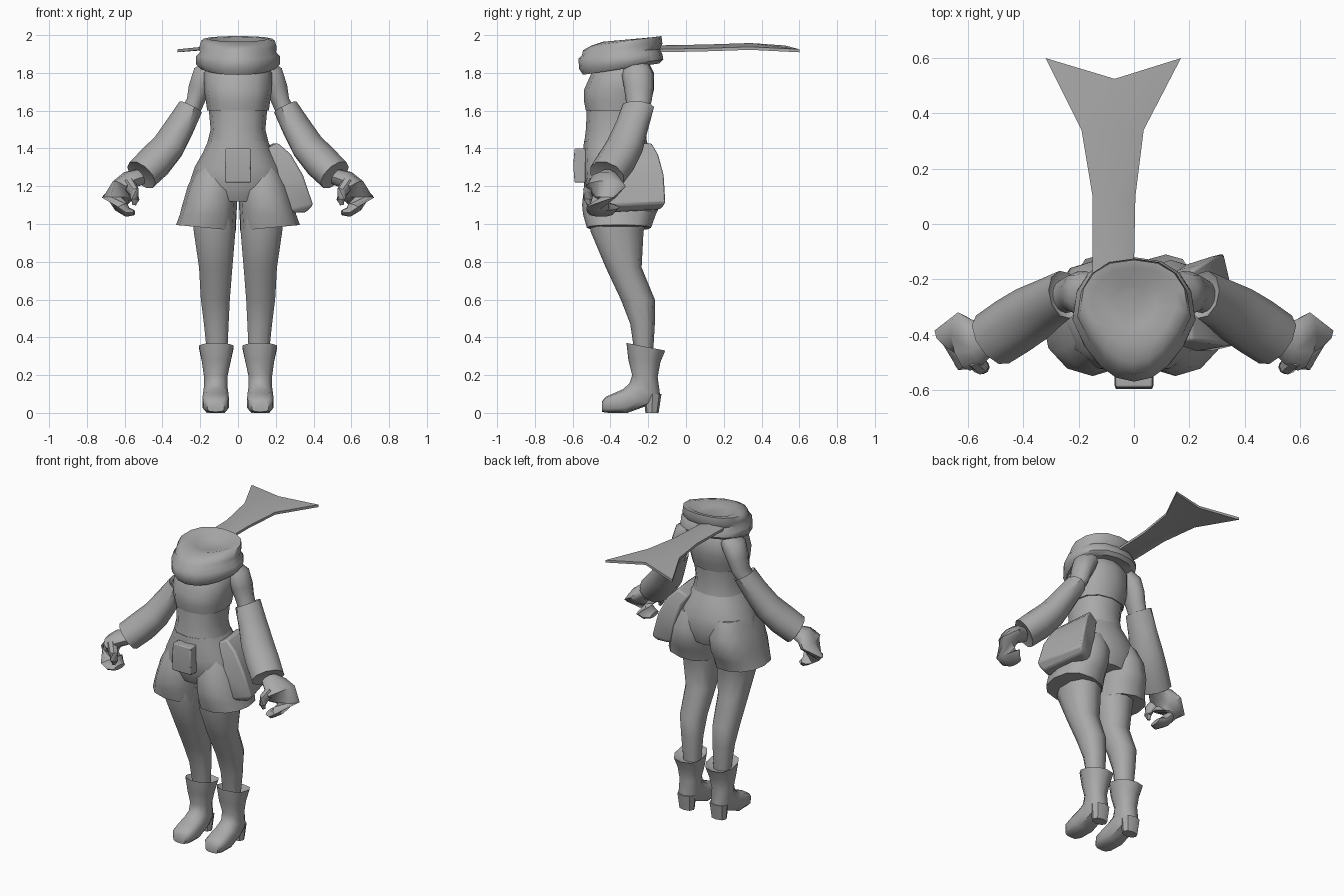
import bpy, bmesh, math
from mathutils import Vector as V

cloth = bpy.data.materials.new("plain grey")
cloth.diffuse_color = (0.4, 0.4, 0.4, 1)


def finish(name, bm, angle=45):
    bmesh.ops.recalc_face_normals(bm, faces=bm.faces)
    me = bpy.data.meshes.new(name)
    bm.to_mesh(me)
    bm.free()
    me.materials.append(cloth)
    ob = bpy.data.objects.new(name, me)
    bpy.context.collection.objects.link(ob)
    bpy.ops.object.select_all(action='DESELECT')
    ob.select_set(True)
    bpy.context.view_layer.objects.active = ob
    bpy.ops.object.shade_smooth_by_angle(angle=math.radians(angle))
    return ob


def loft(name, rings, angle=45, side=1):
    """Skin a list of point loops and cap both ends."""
    bm = bmesh.new()
    loops = [[bm.verts.new((p[0] * side, p[1], p[2])) for p in r] for r in rings]
    n = len(loops[0])
    for a, b in zip(loops, loops[1:]):
        for i in range(n):
            j = (i + 1) % n
            bm.faces.new((a[i], a[j], b[j], b[i]))
    bm.faces.new(loops[0])
    bm.faces.new(loops[-1])
    return finish(name, bm, angle)


def slab(front, back, hw, x=0, taper=0, n=12, power=0.85, tilt=0):
    """Loop spanning two (y, z) points, with half width hw; taper narrows the front."""
    pts = []
    for i in range(n):
        a = math.tau * i / n
        c, s = math.cos(a), math.sin(a)
        c = math.copysign(abs(c) ** power, c)
        s = math.copysign(abs(s) ** power, s)
        f = (1 - c) / 2
        pts.append(V((x + s * hw * (1 - taper * max(c, 0)),
                      front[0] + (back[0] - front[0]) * f,
                      front[1] + (back[1] - front[1]) * f + tilt * s)))
    return pts


def tube(c, d, ru, rv, n=10):
    """Loop around a centre; ru lies level, rv lies across it."""
    d = V(d).normalized()
    u = d.cross(V((0, 0, 1))).normalized()
    v = u.cross(d)
    return [V(c) + u * ru * math.cos(math.tau * i / n) + v * rv * math.sin(math.tau * i / n)
            for i in range(n)]


# Torso: chest, with the hem of the top slightly proud of the waist
loft("chest", [slab((-.47, 1.86), (-.2, 1.86), .13), slab((-.50, 1.80), (-.17, 1.80), .18),
               slab((-.54, 1.71), (-.17, 1.71), .18), slab((-.54, 1.65), (-.185, 1.65), .17),
               slab((-.53, 1.60), (-.2, 1.60), .163)])
loft("waist", [slab((-.525, 1.61), (-.205, 1.61), .155), slab((-.53, 1.5), (-.215, 1.5), .145),
               slab((-.54, 1.42), (-.205, 1.42), .165)])

# Shorts: hips, then one flared leg on each side
loft("shorts_hips", [slab((-.54, 1.44), (-.21, 1.44), .158), slab((-.545, 1.38), (-.18, 1.38), .185),
                     slab((-.545, 1.3), (-.15, 1.3), .23), slab((-.54, 1.2), (-.14, 1.2), .262),
                     slab((-.50, 1.12), (-.17, 1.12), .20)])

for s, tag in ((-1, "right"), (1, "left")):
    loft(tag + "_shorts_leg", [
        slab((-.50, 1.3), (-.17, 1.3), .10, .12), slab((-.54, 1.2), (-.13, 1.2), .132, .134),
        slab((-.55, 1.1), (-.135, 1.1), .145, .15), slab((-.545, 1.05), (-.16, 1.05), .15, .158),
        slab((-.525, .98), (-.185, .98), .158, .17, tilt=.015),
        slab((-.48, .985), (-.24, .985), .10, .125)], side=s)
    # Leg with bent knee
    loft(tag + "_leg", [
        slab((-.51, 1.05), (-.20, 1.05), .117, .124, n=10),
        slab((-.505, .96), (-.225, .96), .115, .124, n=10),
        slab((-.425, .77), (-.235, .77), .092, .118, n=10),
        slab((-.345, .6), (-.165, .6), .08, .12, n=10),
        slab((-.295, .47), (-.165, .47), .068, .115, n=10),
        slab((-.27, .3), (-.175, .3), .055, .11, n=10)], side=s)
    # Boot: open flared cuff, ankle, foot and heel
    loft(tag + "_boot", [
        slab((-.265, .32), (-.165, .31), .055, .11, n=10),
        slab((-.315, .37), (-.11, .33), .096, .115, n=10),
        slab((-.305, .28), (-.135, .27), .08, .115, n=10),
        slab((-.285, .2), (-.15, .19), .065, .118, n=10),
        slab((-.30, .155), (-.135, .08), .066, .118, n=10),
        slab((-.335, .125), (-.2, .04), .07, .118, n=10, power=.7),
        slab((-.38, .105), (-.31, 0), .072, .118, n=10, power=.6),
        slab((-.425, .085), (-.41, 0), .066, .118, n=10, power=.6),
        slab((-.446, .06), (-.446, .005), .045, .118, n=10, power=.6)], side=s)
    loft(tag + "_boot_heel", [slab((-.225, .1), (-.13, .1), .06, .118, n=8),
                              slab((-.215, 0), (-.145, 0), .05, .118, n=8)], side=s)
    # Arm and wide sleeve
    loft(tag + "_upper_arm", [
        tube((.13, -.26, 1.83), (.8, 0, -.6), .07, .05), tube((.175, -.255, 1.79), (.5, 0, -.8), .085, .07),
        tube((.205, -.25, 1.72), (.25, 0, -.9), .078, .06),
        tube((.225, -.25, 1.65), (.3, 0, -.9), .068, .05), tube((.28, -.275, 1.54), (.4, -.2, -.8), .055, .05)], side=s)
    loft(tag + "_sleeve", [
        tube((.25, -.26, 1.60), (.45, -.1, -.85), .06, .05), tube((.25, -.255, 1.62), (.45, -.1, -.85), .088, .065),
        tube((.305, -.285, 1.52), (.5, -.25, -.8), .092, .075),
        tube((.37, -.325, 1.41), (.55, -.35, -.75), .105, .085),
        tube((.44, -.37, 1.33), (.6, -.4, -.65), .108, .093),
        tube((.512, -.418, 1.26), (.65, -.45, -.6), .105, .09),
        tube((.505, -.414, 1.265), (.65, -.45, -.6), .05, .05)], side=s)
    # Hand: back of the hand curling into the fingers, then the thumb
    loft(tag + "_hand", [
        tube((.52, -.41, 1.25), (.7, -.3, -.4), .055, .045), tube((.57, -.425, 1.235), (.7, -.2, -.5), .085, .05),
        tube((.615, -.425, 1.20), (.5, -.1, -.8), .108, .052),
        tube((.632, -.43, 1.14), (.05, -.1, -1), .10, .038),
        tube((.618, -.44, 1.09), (-.5, -.1, -.8), .09, .035),
        tube((.585, -.45, 1.062), (-.9, -.1, -.3), .075, .026),
        tube((.55, -.455, 1.06), (-1, -.1, .05), .05, .014)], side=s)
    loft(tag + "_thumb", [
        tube((.585, -.48, 1.22), (-.3, -.4, -.7), .035, .04, 8), tube((.555, -.515, 1.175), (-.3, -.3, -.9), .03, .032, 8),
        tube((.545, -.52, 1.13), (.1, -.1, -1), .022, .025, 8),
        tube((.55, -.515, 1.10), (.2, 0, -1), .01, .01, 8)], side=s)

# Scarf: two folds with a sunken top
loft("scarf", [
    slab((-.48, 1.80), (-.2, 1.86), .13, taper=.2, n=16), slab((-.545, 1.79), (-.14, 1.85), .195, taper=.25, n=16),
    slab((-.565, 1.82), (-.12, 1.87), .222, taper=.3, n=16), slab((-.57, 1.875), (-.125, 1.90), .222, taper=.35, n=16),
    slab((-.55, 1.895), (-.14, 1.925), .202, taper=.35, n=16), slab((-.545, 1.92), (-.125, 1.955), .205, taper=.4, n=16),
    slab((-.50, 1.945), (-.13, 1.995), .195, taper=.4, n=16), slab((-.44, 1.965), (-.16, 1.99), .155, taper=.35, n=16),
    slab((-.38, 1.955), (-.22, 1.95), .08, taper=.3, n=16)], 50)

# Scarf tail: thin strip, widening to a forked end
bm = bmesh.new()
rows = [((-.15, -.18), (-.075, -.18), (0, -.15), 1.925), ((-.15, .1), (-.07, .1), (.005, .1), 1.93),
        ((-.19, .34), (-.08, .34), (.035, .34), 1.938), ((-.32, .6), (-.07, .525), (.17, .6), 1.925)]
skins = []
for off in (.008, -.008):
    skins.append([[bm.verts.new((p[0], p[1], z + off + (.012 if k == 1 else -.008)))
                   for k, p in enumerate(pts)] for *pts, z in rows])
for g in skins:
    for a, b in zip(g, g[1:]):
        for i in range(2):
            bm.faces.new((a[i], a[i + 1], b[i + 1], b[i]))
rims = [[r[0] for r in g] + [g[-1][1]] + [r[2] for r in reversed(g)] + [g[0][1]] for g in skins]
for i in range(len(rims[0])):
    j = (i + 1) % len(rims[0])
    bm.faces.new((rims[0][i], rims[0][j], rims[1][j], rims[1][i]))
finish("scarf_tail", bm)


def soften(ob, width):
    m = ob.modifiers.new("soft_edges", 'BEVEL')
    m.width, m.segments = width, 2


# Front belt pouch
soften(loft("belt_pouch", [[(x, y, z) for x, y in ((-w, -.53), (w, -.53), (w, d), (-w, d))]
                           for z, w, d in ((1.22, .07, -.59), (1.31, .068, -.597), (1.40, .066, -.59))], 30), .006)

# Hip bag hanging over the left hip
soften(loft("hip_bag", [
    [(.15, -.43, 1.40), (.21, -.42, 1.43), (.19, -.18, 1.43), (.12, -.2, 1.39)],
    [(.17, -.45, 1.33), (.28, -.43, 1.37), (.245, -.145, 1.37), (.15, -.17, 1.34)],
    [(.22, -.46, 1.22), (.345, -.44, 1.26), (.29, -.115, 1.26), (.18, -.15, 1.24)],
    [(.28, -.46, 1.07), (.40, -.43, 1.10), (.325, -.105, 1.11), (.22, -.15, 1.08)],
    [(.30, -.44, 1.06), (.36, -.42, 1.06), (.30, -.13, 1.08), (.24, -.16, 1.07)]], 40), .012)
